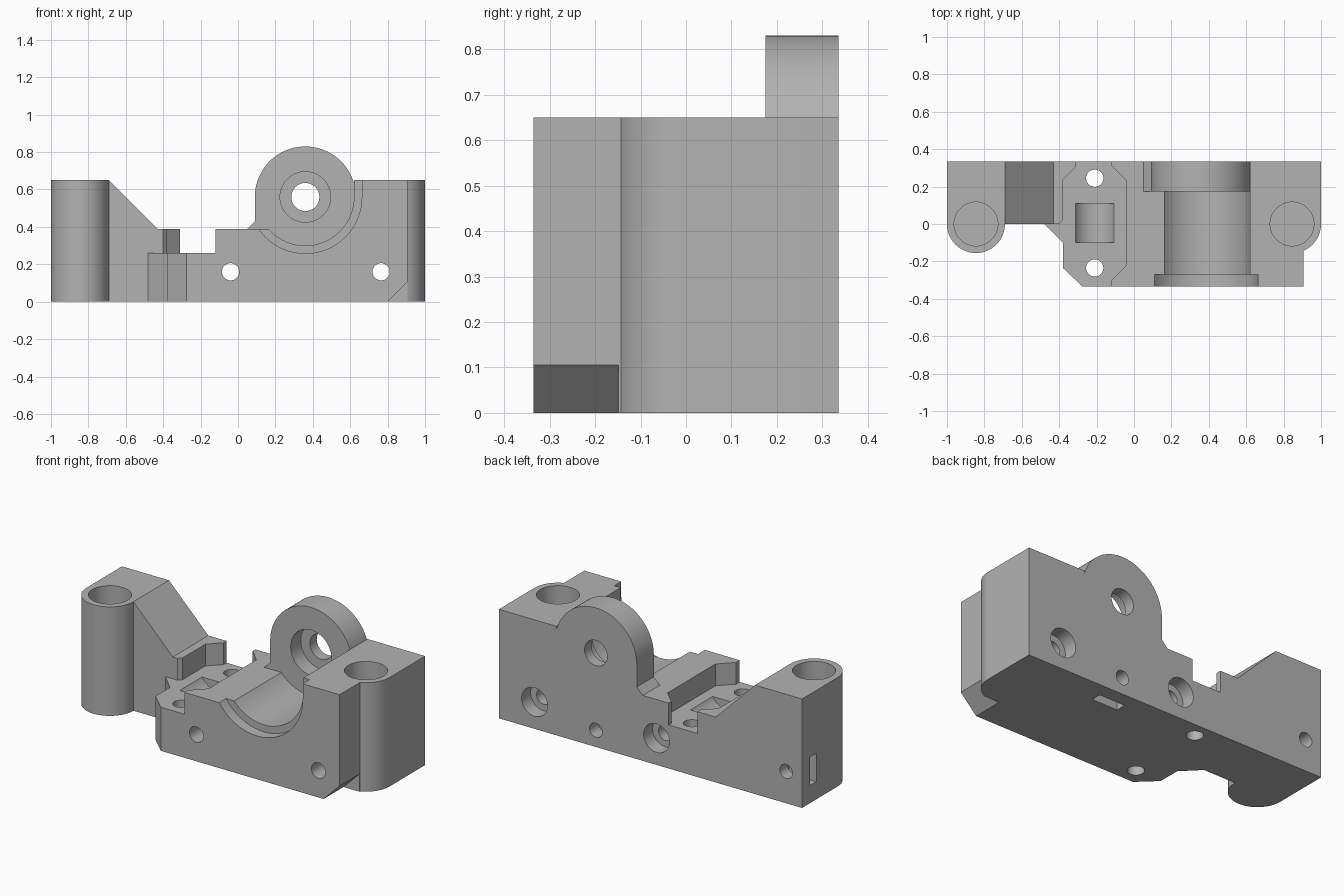
import bpy, bmesh
from math import sin, cos, radians

if "Cube" in bpy.data.objects:
    bpy.data.objects.remove(bpy.data.objects["Cube"], do_unlink=True)

grey = bpy.data.materials.new("printed_grey")
grey.use_nodes = True
tone = (0.45, 0.45, 0.45, 1)
grey.diffuse_color = tone
grey.node_tree.nodes["Principled BSDF"].inputs["Base Color"].default_value = tone


def arc(cu, cv, r, a0, a1, n=32):
    steps = [radians(a0 + (a1 - a0) * i / n) for i in range(n + 1)]
    return [(cu + r * cos(a), cv + r * sin(a)) for a in steps]


def prism(name, pts, axis, lo, hi):
    """Extrude an outline along z (plan outline) or y (front outline)."""
    bm = bmesh.new()
    place = (lambda u, v: (u, v, lo)) if axis == "z" else (lambda u, v: (u, lo, v))
    face = bm.faces.new([bm.verts.new(place(u, v)) for u, v in pts])
    ext = bmesh.ops.extrude_face_region(bm, geom=[face])["geom"]
    move = (0, 0, hi - lo) if axis == "z" else (0, hi - lo, 0)
    bmesh.ops.translate(bm, vec=move, verts=[g for g in ext if isinstance(g, bmesh.types.BMVert)])
    bmesh.ops.recalc_face_normals(bm, faces=bm.faces)
    mesh = bpy.data.meshes.new(name)
    bm.to_mesh(mesh)
    bm.free()
    mesh.materials.append(grey)
    obj = bpy.data.objects.new(name, mesh)
    bpy.context.collection.objects.link(obj)
    return obj


def rod(u, v, r, axis, lo, hi):
    return prism("round_tool", arc(u, v, r, 0, 360, 64)[:-1], axis, lo, hi)


def box(x0, x1, y0, y1, z0, z1):
    return prism("box_tool", [(x0, y0), (x1, y0), (x1, y1), (x0, y1)], "z", z0, z1)


def combine(tool, operation="DIFFERENCE"):
    mod = body.modifiers.new("shape", "BOOLEAN")
    mod.operation, mod.solver, mod.object = operation, "EXACT", tool
    tool.hide_render = True
    bpy.context.view_layer.objects.active = body
    bpy.ops.object.modifier_apply(modifier=mod.name)
    bpy.data.objects.remove(tool, do_unlink=True)


BACK, TOP = 0.335, 0.65
CX, CZ = 0.36, 0.56      # bearing axis
PX = 0.845               # column offset

# Plan outline with the two rounded columns
plan = [(1, BACK), (-1, BACK)]
plan += arc(-PX, 0, 0.155, 180, 360)
plan += [(-0.48, 0), (-0.38, -0.1), (-0.38, -0.235), (-0.275, -BACK), (0.905, -BACK)]
plan += arc(PX, 0, 0.155, -67, 0, 20)
body = prism("carriage_body", plan, "z", 0, TOP)

# Sloped shoulder and lowered middle
combine(prism("shoulder_tool", [(-0.74, 0.70), (-0.43, 0.39), (0.3, 0.39), (CX, CZ),
                                (0.62, CZ), (0.62, 0.70)], "y", -1, 1))

# Bearing trough with a wider front lip
combine(rod(CX, CZ, 0.26, "y", -1, 1))
combine(rod(CX, CZ, 0.302, "y", -1, -0.27))
combine(box(CX, 0.662, -1, -0.27, CZ, 0.8))

# Round bearing stop at the back
stop = [(0.05, 0.2), (0.05, 0.39), (0.09, 0.43)]
stop += arc(CX, CZ, 0.27, 180, 0, 48) + [(0.64, CZ), (0.64, 0.2)]
combine(prism("bearing_stop", stop, "y", 0.175, BACK), "UNION")
combine(rod(CX, CZ, 0.075, "y", 0, 1))
combine(rod(CX, CZ, 0.135, "y", 0.1, 0.27))

# Belt clamp recess
combine(prism("recess_tool", [
    (-0.31, 0.4), (-0.31, 0.305), (-0.38, 0.235), (-0.38, 0.02), (-0.40, 0), (-0.48, 0),
    (-0.48, -0.4), (-0.12, -0.4), (-0.12, -0.3), (-0.04, -0.22), (-0.04, 0.23),
    (-0.12, 0.31), (-0.12, 0.4)], "z", 0.26, 0.8))
combine(rod(-0.21, 0.32, 0.12, "y", -0.1, 0.11))
for y in (0.245, -0.235):
    combine(rod(-0.21, y, 0.046, "z", -1, 1))

# Blind rod sockets in the columns
for x in (-PX, PX):
    combine(rod(x, 0, 0.117, "z", 0.1, 1))

# Counterbored mounting holes
for x in (-0.04, 0.765):
    combine(rod(x, 0.16, 0.046, "y", -1, 1))
    combine(rod(x, 0.16, 0.085, "y", 0.25, 1))

# Small back screw holes and their nut slots
combine(rod(0.36, 0.1, 0.042, "y", 0.1, 1))
combine(box(0.275, 0.445, 0.19, 0.25, -1, 0.18))
combine(rod(-0.895, 0.19, 0.042, "y", 0.05, 1))
combine(box(-1.2, -0.82, 0.2, 0.26, 0.105, 0.275))

# Bevelled lower front corner
combine(prism("bevel_tool", [(0.75, -0.05), (0.95, 0.15), (0.95, -0.05)], "y", -1, -0.148))

bpy.ops.object.select_all(action="DESELECT")
body.select_set(True)
bpy.context.view_layer.objects.active = body
bpy.ops.object.shade_smooth_by_angle(angle=radians(30))
